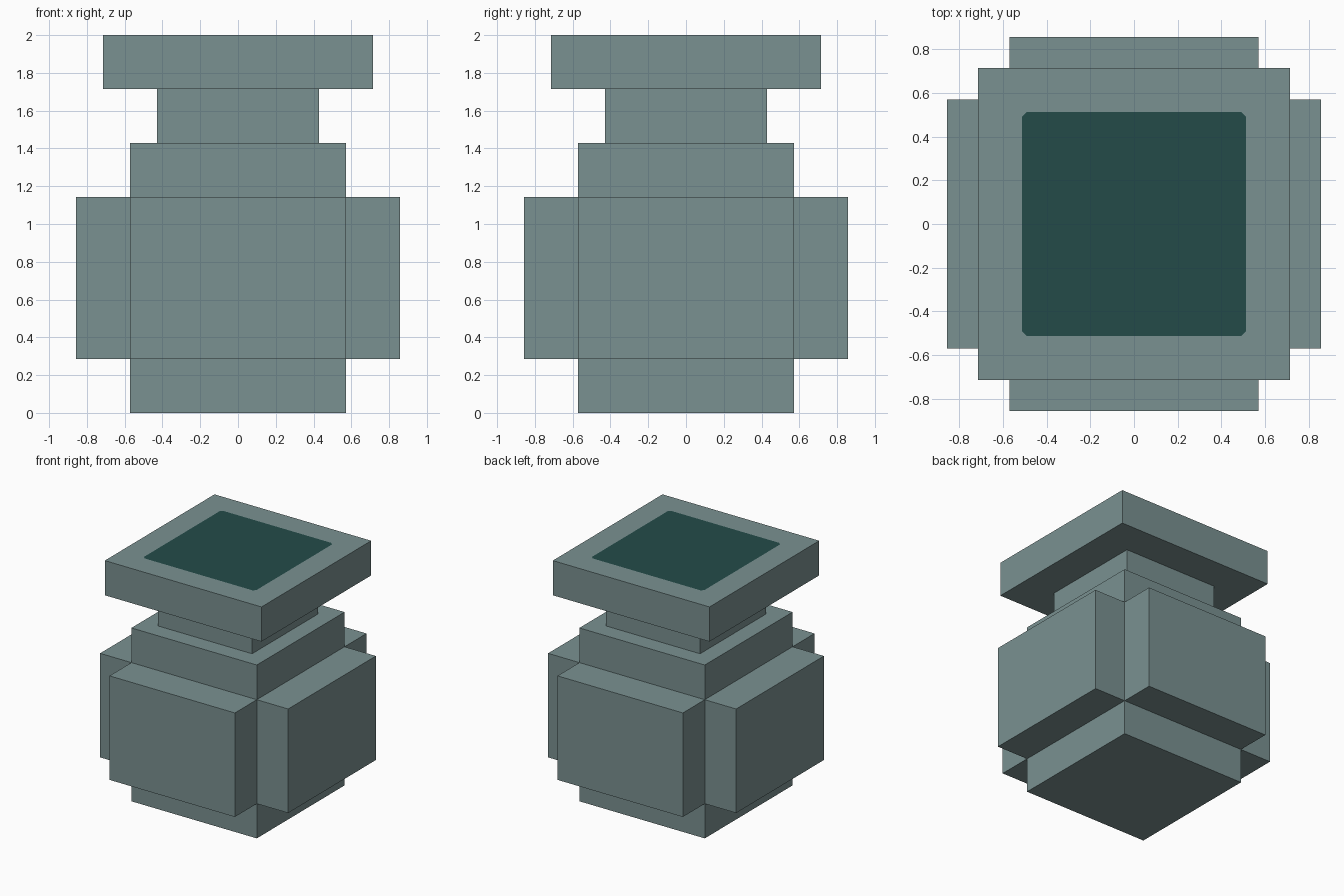
import bpy
import bmesh
from mathutils import Matrix, Vector

U = 2 / 14  # base unit: the model is fourteen units tall

cube = bpy.data.objects.get("Cube")
if cube:
    bpy.data.objects.remove(cube, do_unlink=True)


def material(name, rgb):
    mat = bpy.data.materials.new(name)
    mat.use_nodes = True
    mat.diffuse_color = (*rgb, 1)
    bsdf = mat.node_tree.nodes["Principled BSDF"]
    bsdf.inputs["Base Color"].default_value = (*rgb, 1)
    return mat


stone = material("grey_stone", (0.195, 0.283, 0.283))
dark = material("dark_teal", (0.0168, 0.0704, 0.0666))


def box(name, low, high, opening=0):
    """Box between two corners in units, with an optional dark inset on top."""
    low, high = Vector(low) * U, Vector(high) * U
    bm = bmesh.new()
    bmesh.ops.create_cube(bm, size=1, matrix=Matrix.LocRotScale(
        (low + high) / 2, None, high - low))
    if opening:
        top = max(bm.faces, key=lambda f: f.calc_center_median().z)
        bmesh.ops.inset_region(bm, faces=[top], thickness=opening * U)
        top.material_index = 1
        # Slightly clipped corners on the painted opening
        bmesh.ops.bevel(bm, geom=list(top.verts), offset=0.02, segments=1,
                        affect='VERTICES', material=-1)
        for f in bm.faces:
            c = f.calc_center_median()
            f.material_index = int(f.normal.z > 0.9 and c.xy.length < 0.01)
    bmesh.ops.recalc_face_normals(bm, faces=bm.faces)
    mesh = bpy.data.meshes.new(name)
    bm.to_mesh(mesh)
    bm.free()
    mesh.materials.append(stone)
    mesh.materials.append(dark)
    obj = bpy.data.objects.new(name, mesh)
    bpy.context.collection.objects.link(obj)
    return obj


# Central stack: body, neck and rim
box("body", (-4, -4, 0), (4, 4, 10))
box("neck", (-3, -3, 10), (3, 3, 12))
box("rim", (-5, -5, 12), (5, 5, 14), opening=2)

# Raised panels on the four sides
box("front_panel", (-4, -6, 2), (4, -4, 8))
box("back_panel", (-4, 4, 2), (4, 6, 8))
box("left_panel", (4, -4, 2), (6, 4, 8))
box("right_panel", (-6, -4, 2), (-4, 4, 8))
